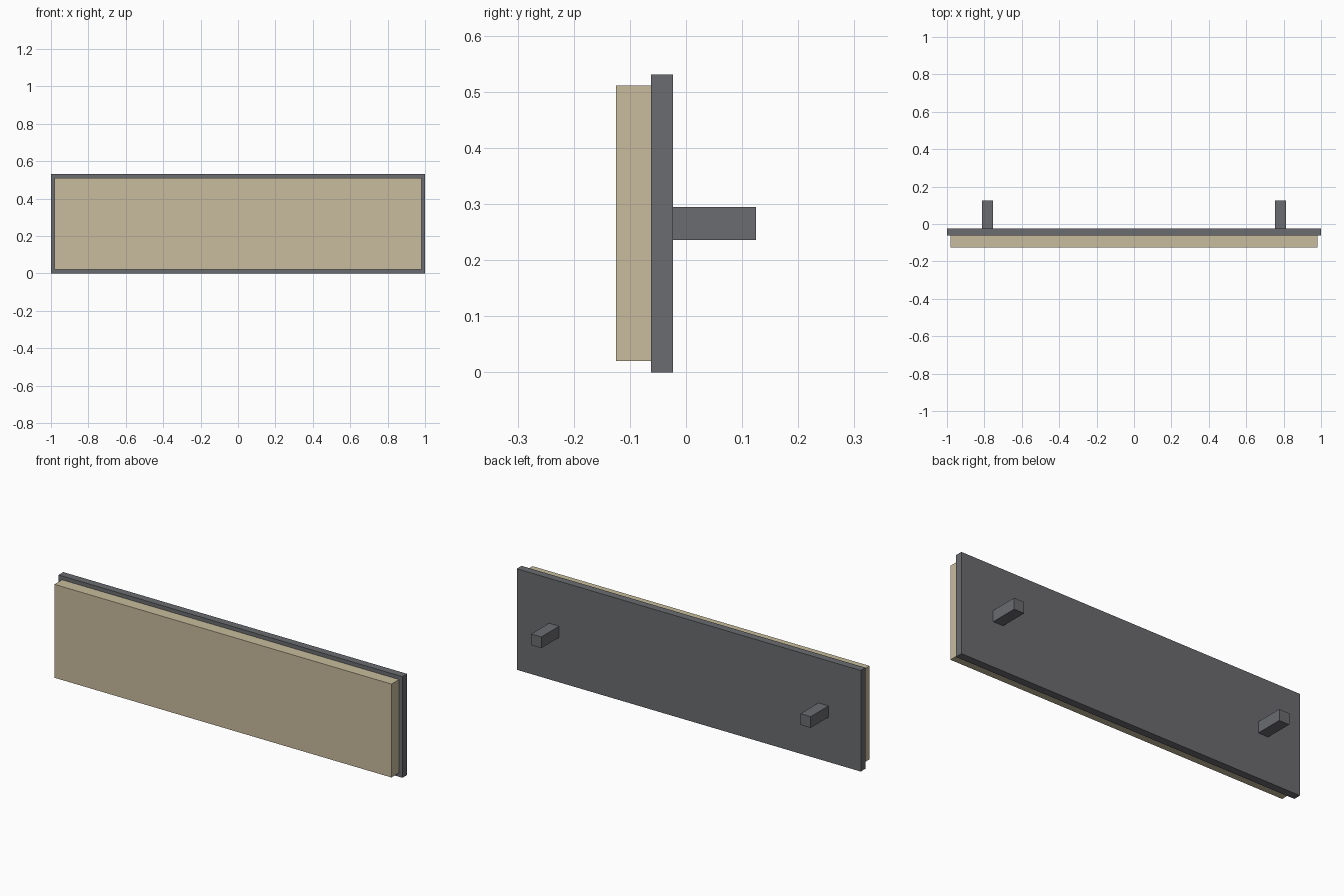
import bpy

if "Cube" in bpy.data.objects:
    bpy.data.objects.remove(bpy.data.objects["Cube"])


def material(name, color):
    mat = bpy.data.materials.new(name)
    mat.diffuse_color = (*color, 1.0)
    mat.use_nodes = True
    mat.node_tree.nodes["Principled BSDF"].inputs["Base Color"].default_value = mat.diffuse_color
    return mat


def box(name, lo, hi, mat):
    """Axis-aligned box between two corners."""
    center = [(a + b) / 2 for a, b in zip(lo, hi)]
    size = [b - a for a, b in zip(lo, hi)]
    bpy.ops.mesh.primitive_cube_add(size=1, location=center)
    obj = bpy.context.object
    obj.name = name
    obj.scale = size
    bpy.ops.object.transform_apply(location=False, rotation=False, scale=True)
    obj.data.materials.append(mat)
    return obj


dark = material("dark_metal", (0.147, 0.150, 0.162))
tan = material("tan_panel", (0.578, 0.503, 0.337))

HEIGHT = 0.531
FRONT_Y, JOIN_Y, BACK_Y, PEG_Y = -0.125, -0.0625, -0.023, 0.125
BORDER = 0.02

# Backing plate
box("backing_plate", (-1, JOIN_Y, 0), (1, BACK_Y, HEIGHT), dark)

# Front panel, inset from the plate edges
box("front_panel", (-1 + BORDER, FRONT_Y, BORDER),
    (1 - BORDER, JOIN_Y, HEIGHT - BORDER), tan)

# Two square mounting pegs on the back
half = 0.0295
for side, sign in (("left", -1), ("right", 1)):
    x, z = sign * 0.783, HEIGHT / 2
    box(f"mounting_peg_{side}", (x - half, BACK_Y, z - half),
        (x + half, PEG_Y, z + half), dark)
